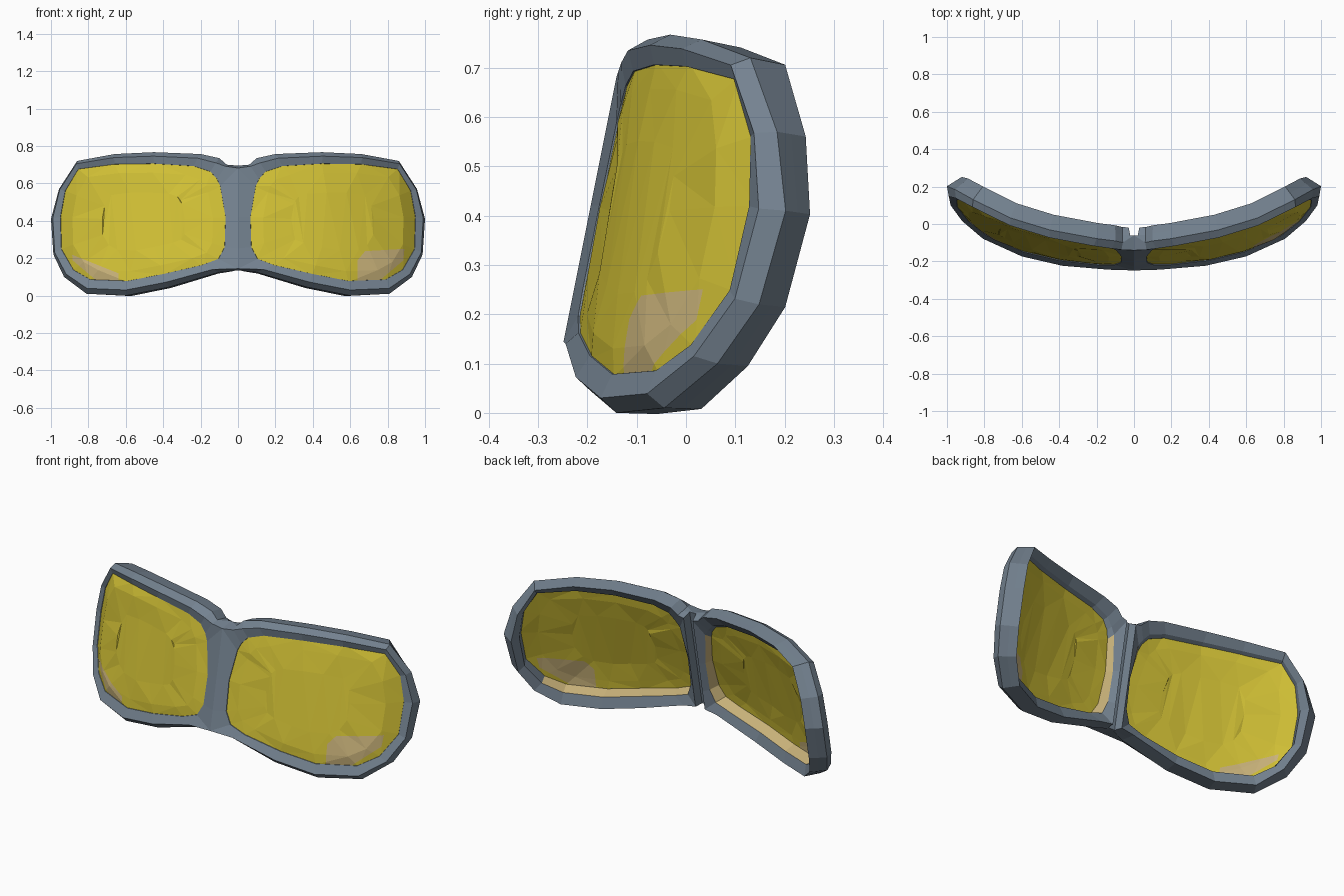
import bpy, bmesh, random
from mathutils import Vector

random.seed(4)
if "Cube" in bpy.data.objects:
    bpy.data.objects.remove(bpy.data.objects["Cube"])


def material(name, rgb):
    m = bpy.data.materials.new(name)
    m.use_nodes = True
    m.diffuse_color = (*rgb, 1)
    m.node_tree.nodes["Principled BSDF"].inputs["Base Color"].default_value = (*rgb, 1)
    return m


SLATE = material("slate grey", (0.175, 0.225, 0.28))
YELLOW = material("lens yellow", (0.64, 0.53, 0.036))
TAN = material("lining tan", (0.60, 0.46, 0.20))

# Matching points (x, z) of the rim outline and of the lens opening, one half
RIM = [(0, .695), (.06, .70), (.10, .735), (.2, .757), (.45, .767), (.66, .757),
       (.86, .72), (.957, .57), (1, .41), (.987, .22), (.93, .10), (.81, .01),
       (.6, 0), (.37, .045), (.1, .125), (0, .135), (0, .25), (0, .42)]
OPENING = [(.10, .58), (.115, .62), (.15, .66), (.24, .69), (.45, .703), (.66, .70),
           (.855, .675), (.925, .56), (.95, .42), (.945, .25), (.88, .14), (.79, .09),
           (.59, .083), (.4, .12), (.2, .165), (.11, .2), (.075, .26), (.07, .42)]


def on_shell(x, z, depth=0.0):
    """Point on the wrapped, tilted front surface, pushed back along its normal."""
    y = -0.185 + 0.27 * x**2 + 0.09 * x**8 + 0.2 * (z - 0.4)
    slope = 0.54 * x + 0.72 * x**7
    back = Vector((-0.75 * slope, 1, -0.1)).normalized()
    return Vector((x, y, z)) + back * depth


def lens_back(z):
    """Depth of the lens's rear face: thin at the bottom, thick at the top."""
    return 0.022 + 0.11 * min(max(0, z - 0.25), 0.4)


def mix(a, b, t):
    return a[0] + (b[0] - a[0]) * t, a[1] + (b[1] - a[1]) * t


def finish(bm, name, mats):
    bmesh.ops.recalc_face_normals(bm, faces=bm.faces)
    mesh = bpy.data.meshes.new(name)
    bm.to_mesh(mesh)
    bm.free()
    for m in mats:
        mesh.materials.append(m)
    ob = bpy.data.objects.new(name, mesh)
    bpy.context.collection.objects.link(ob)
    return ob


def bridge(bm, a, b):
    n = len(a)
    return [bm.faces.new((a[i], b[i], b[(i + 1) % n], a[(i + 1) % n])) for i in range(n)]


# Frame: a bevelled band swept around each lens opening
bm = bmesh.new()
rings = [[] for _ in range(7)]
for o, l in zip(RIM, OPENING):
    nose = o[0] == 0
    ridge = mix(o, l, 0.12 if o[0] < 0.08 else 0.35)
    front = on_shell(0 if nose else ridge[0], ridge[1], -0.012)
    side = on_shell(*o) + Vector((0, 0.065 if nose else 0.025, 0))
    bx, bz = mix(o, l, 0.1)
    outer_back = on_shell(max(bx, 0.03), bz, 0.11)
    # the two halves part behind the bridge, leaving a narrow square groove
    groove = side + Vector((0.02, 0, 0)) if nose else (side + outer_back) / 2
    points = [on_shell(*mix(o, l, 0.95), 0.004), front, side, groove, outer_back,
              on_shell(*mix(o, l, 0.82), 0.085), on_shell(*l, lens_back(l[1]))]
    for ring, p in zip(rings, points):
        ring.append(bm.verts.new(p))
for k in range(7):
    faces = bridge(bm, rings[k], rings[(k + 1) % 7])
    if k == 5:  # lining behind the lens, along the nose and the bottom
        for f in faces:
            c = f.calc_center_median()
            f.material_index = int(c.z < 0.52 and c.x < 0.88)
frame = finish(bm, "goggle_frame", [SLATE, TAN])
frame.modifiers.new("Mirror", 'MIRROR').merge_threshold = 0.001


def make_lens(name, side, cuts):
    """Faceted solid lens with a tinted patch bounded by the cutting planes."""
    bm = bmesh.new()
    loops = []
    for rear, t in ((0, .5), (0, .15), (0, -.03), (1, -.03), (1, .15), (1, .5)):
        loop = []
        for l in OPENING:
            x, z = mix(l, (0.5, 0.4), t)
            front_depth = 0.004 - 0.012 * x * x if t > 0 else 0.008
            p = on_shell(x, z, lens_back(z) if rear else front_depth)
            if t > 0:
                p.y += random.uniform(-0.005, 0.005)
            loop.append(bm.verts.new(p))
        loops.append(loop)
    for a, b in zip(loops, loops[1:]):
        bridge(bm, a, b)
    bm.faces.new(loops[0])
    bm.faces.new(loops[-1])
    bmesh.ops.triangulate(bm, faces=bm.faces)
    for co, no in cuts:
        bmesh.ops.bisect_plane(bm, geom=bm.verts[:] + bm.edges[:] + bm.faces[:],
                               plane_co=co, plane_no=no)
    for f in bm.faces:
        c = f.calc_center_median()
        f.material_index = int(all((c - co).dot(no) < 0 for co, no in cuts))
    for v in bm.verts:
        v.co.x *= side
    finish(bm, name, [YELLOW, TAN])


# Patch edges in the lower outer corner; the right lens has the smaller patch
inner_edge = (Vector((.64, 0, .15)), Vector((-1, 0, 0)))
inner_corner = (Vector((.64, 0, .19)), Vector((-.6, 0, .5)))
outer_edge = (Vector((.885, 0, .20)), Vector((1, 0, -.1)))
lower_edge = (Vector((.88, 0, .185)), Vector((.085, 0, -.1)))
flat_top = (Vector((.80, 0, .245)), Vector((-.06, 0, 1)))
sloped_top = (Vector((.64, 0, .12)), Vector((-.4, 0, 1)))
make_lens("left_lens", 1, [inner_edge, inner_corner, outer_edge, lower_edge, flat_top])
make_lens("right_lens", -1, [inner_edge, outer_edge, lower_edge, sloped_top])
